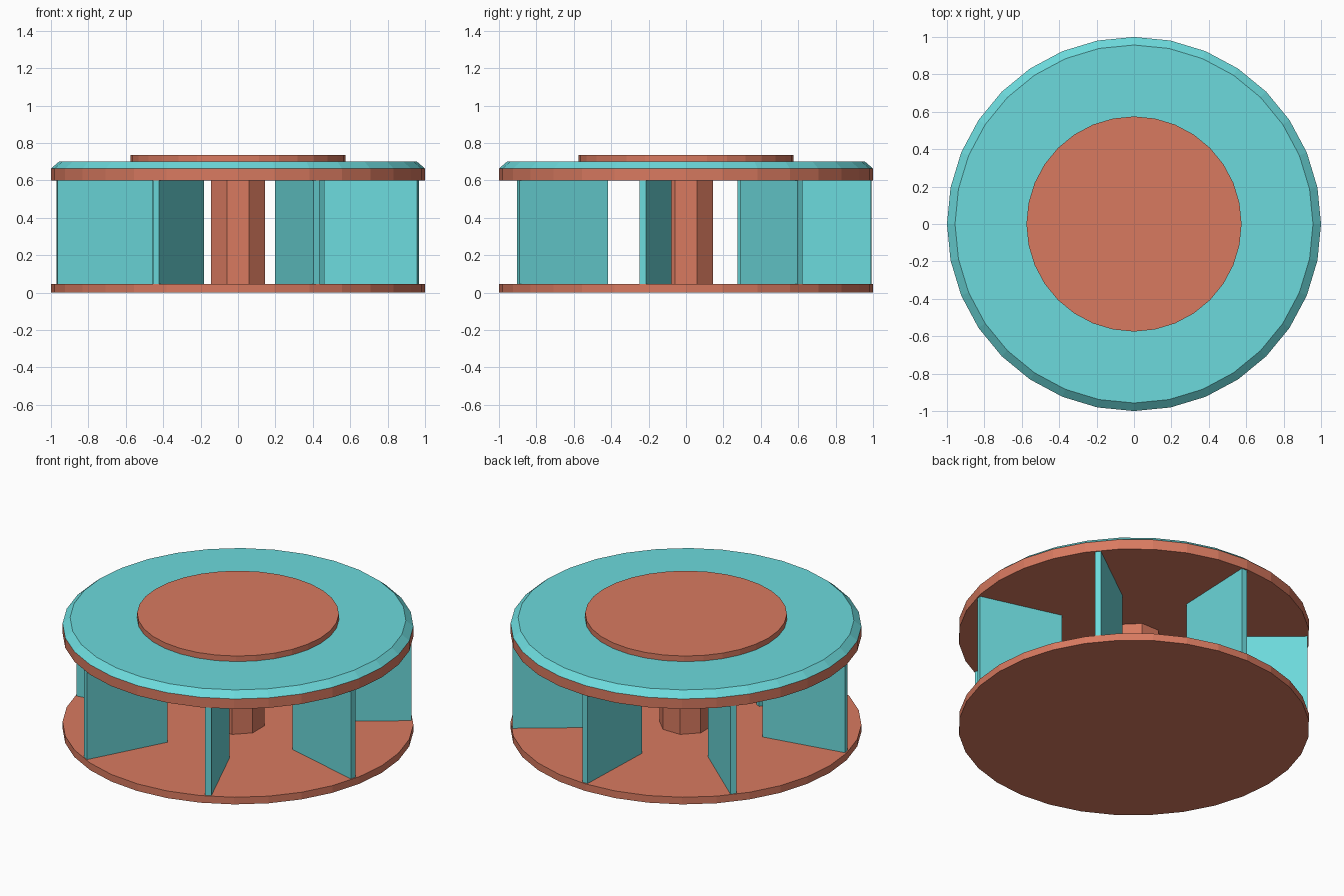
import bpy
from math import cos, sin, pi, radians

if "Cube" in bpy.data.objects:
    bpy.data.objects.remove(bpy.data.objects["Cube"])


def make_material(name, rgb):
    mat = bpy.data.materials.new(name)
    mat.use_nodes = True
    mat.diffuse_color = (*rgb, 1)
    mat.node_tree.nodes["Principled BSDF"].inputs["Base Color"].default_value = (*rgb, 1)
    return mat


terracotta = make_material("terracotta", (0.69, 0.195, 0.117))
teal = make_material("teal", (0.15, 0.70, 0.715))


def finish(name, mat):
    obj = bpy.context.object
    obj.name = name
    obj.data.materials.append(mat)
    return obj


def disc(name, mat, z0, z1, r0, r1=None, sides=32, turn=0.0):
    """Upright cylinder or frustum between two heights."""
    bpy.ops.mesh.primitive_cone_add(
        vertices=sides, radius1=r0, radius2=r0 if r1 is None else r1,
        depth=z1 - z0, location=(0, 0, (z0 + z1) / 2), rotation=(0, 0, turn))
    return finish(name, mat)


# Floor and centre post
FLOOR, CEILING = 0.045, 0.6
disc("base", terracotta, 0, FLOOR, 1)
disc("centre_post", terracotta, FLOOR, CEILING, 0.156, sides=8, turn=pi / 8)

# Roof: rim, bevelled top and raised cap
disc("roof_rim", terracotta, CEILING, 0.663, 1)
disc("roof_top", teal, 0.663, 0.7, 1, 0.957)
disc("roof_cap", terracotta, 0.7, 0.735, 0.575)

# Seven radial partitions, each yawed very slightly off its radius
VANES, MIDDLE = 7, 0.732
for i in range(VANES):
    angle = pi / 2 + 2 * pi * i / VANES
    bpy.ops.mesh.primitive_cube_add(
        size=1,
        location=(MIDDLE * cos(angle), MIDDLE * sin(angle), (FLOOR + CEILING) / 2),
        rotation=(0, 0, angle - radians(2.2)))
    vane = finish(f"partition_{i + 1}", teal)
    vane.scale = (0.516, 0.036, CEILING - FLOOR)
